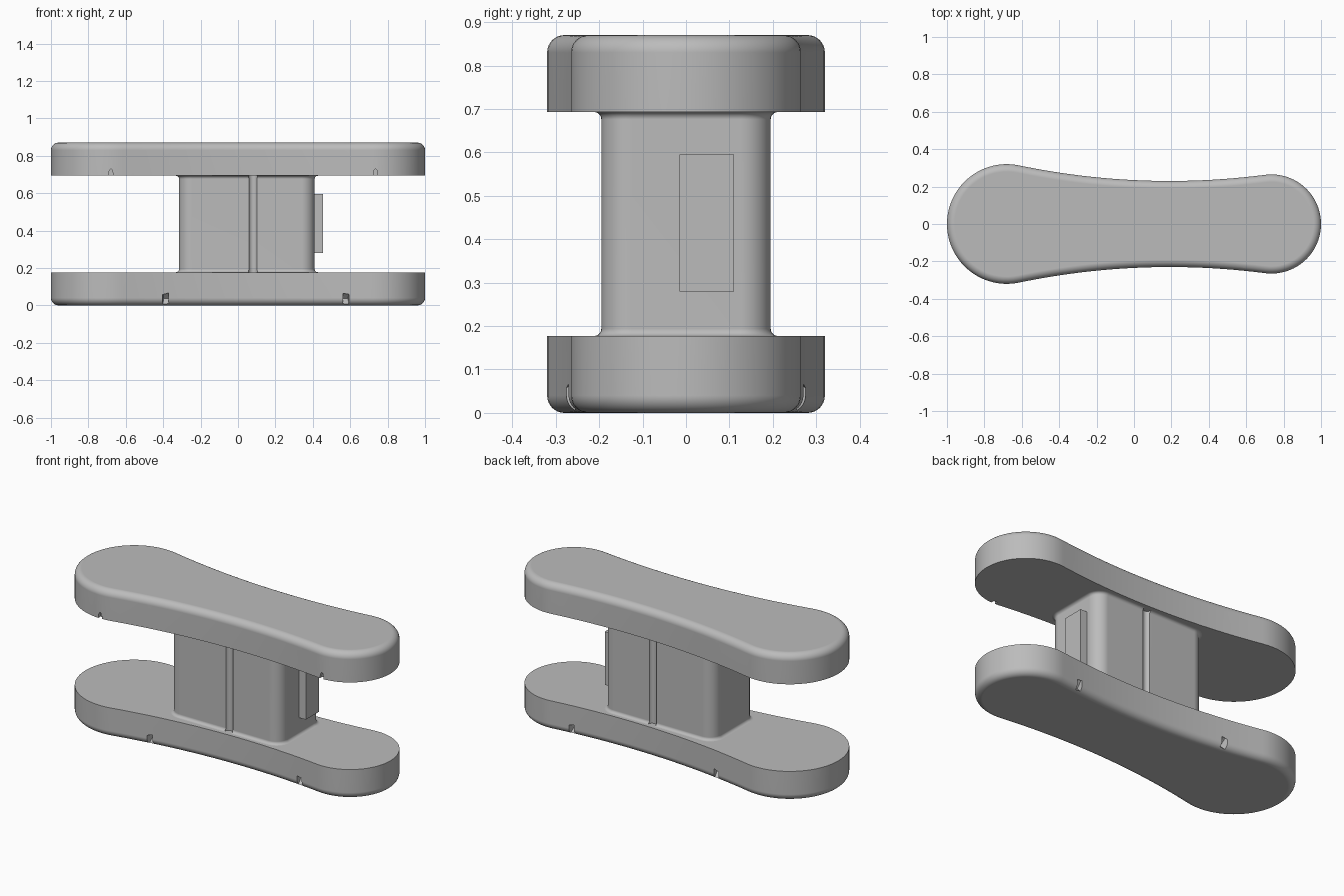
import bpy, bmesh
from math import pi, sin, cos, atan2, hypot, sqrt
from mathutils import Matrix, Vector

if "Cube" in bpy.data.objects:
    bpy.data.objects.remove(bpy.data.objects["Cube"])

HEIGHT, THICK, ROUND = 0.87, 0.177, 0.04
BIG, SMALL = (-0.68, 0.32), (0.735, 0.265)      # centre x and radius of the plate ends
WAIST_X, WAIST_Y, WAIST_R = 0.192, 4.18, 3.95   # concave arc of the plate sides

grey = bpy.data.materials.new("plain grey")
grey.use_nodes = True
grey.diffuse_color = (0.5, 0.5, 0.5, 1)
grey.node_tree.nodes["Principled BSDF"].inputs["Base Color"].default_value = (0.5, 0.5, 0.5, 1)


def make_object(name, bm):
    bmesh.ops.recalc_face_normals(bm, faces=bm.faces)
    mesh = bpy.data.meshes.new(name)
    bm.to_mesh(mesh)
    bm.free()
    mesh.materials.append(grey)
    obj = bpy.data.objects.new(name, mesh)
    bpy.context.collection.objects.link(obj)
    return obj


def loft(rings):
    """Closed solid through (outline, z) rings of equal length."""
    bm = bmesh.new()
    loops = [[bm.verts.new((x, y, z)) for x, y in pts] for pts, z in rings]
    for a, b in zip(loops, loops[1:]):
        for i in range(len(a)):
            j = (i + 1) % len(a)
            bm.faces.new((a[i], a[j], b[j], b[i]))
    bm.faces.new(loops[0])
    bm.faces.new(loops[-1])
    return bm


def arc(cx, cy, r, start, end, steps):
    turns = [start + (end - start) * i / steps for i in range(steps + 1)]
    return [(cx + r * cos(t), cy + r * sin(t)) for t in turns]


def plate_outline(inset):
    """Two round ends joined by tangent concave sides, offset inwards."""
    a_small = atan2(WAIST_Y, WAIST_X - SMALL[0])
    a_big = atan2(WAIST_Y, WAIST_X - BIG[0])
    small = arc(SMALL[0], 0, SMALL[1] - inset, -a_small, a_small, 40)
    side = arc(WAIST_X, WAIST_Y, WAIST_R + inset, a_small - pi, a_big - pi, 24)[1:-1]
    big = arc(BIG[0], 0, BIG[1] - inset, a_big, 2 * pi - a_big, 40)
    return small + side + big + [(x, -y) for x, y in reversed(side)]


def box_outline(x0, x1, y, radius, grow):
    """Rounded rectangle, symmetric in y, grown outwards."""
    pts = []
    for k, (cx, cy) in enumerate([(x1, y), (x0, y), (x0, -y), (x1, -y)]):
        cx += radius if cx < 0 else -radius
        cy += radius if cy < 0 else -radius
        pts += arc(cx, cy, radius + grow, k * pi / 2, (k + 1) * pi / 2, 10)
    return pts


def add_cylinder(bm, radius, depth, matrix, segments=32):
    bmesh.ops.create_cone(bm, cap_ends=True, segments=segments, radius1=radius,
                          radius2=radius, depth=depth, matrix=matrix)


def cut(obj, bm):
    cutter = make_object(obj.name + "_cutter", bm)
    cutter.hide_render = True
    mod = obj.modifiers.new("cut", 'BOOLEAN')
    mod.object, mod.solver = cutter, 'EXACT'
    select(obj)
    bpy.ops.object.modifier_apply(modifier=mod.name)
    bpy.data.objects.remove(cutter)


def select(obj):
    bpy.ops.object.select_all(action='DESELECT')
    obj.select_set(True)
    bpy.context.view_layer.objects.active = obj


def finish(obj):
    select(obj)
    bpy.ops.object.shade_smooth_by_angle(angle=pi / 6)
    mod = obj.modifiers.new("even shading", 'WEIGHTED_NORMAL')
    mod.keep_sharp = True


def move(x, y, z):
    return Matrix.Translation((x, y, z))


def make_plate(name, upper):
    # Slab with its outer edge rounded over
    rings = [(plate_outline(0), THICK)]
    for i in range(9):
        t = i / 8 * pi / 2
        rings.append((plate_outline(ROUND * (1 - cos(t))), ROUND * (1 - sin(t))))
    bm = loft(rings)
    cutters = bmesh.new()

    # Clip notches following the rounded edge
    for x in (-0.385, 0.575):
        y = WAIST_Y - sqrt(WAIST_R ** 2 - (x - WAIST_X) ** 2)
        for side in (1, -1):
            yaw = atan2(x - WAIST_X, WAIST_Y - y) * -side
            tilt = Matrix.Rotation(yaw, 4, 'Z') @ Matrix.Rotation(side * pi / 4, 4, 'X')
            inward = Vector((0, side * 0.003, 0))
            place = move(x, side * (y - ROUND / 2), ROUND / 2) @ tilt
            shape = move(0, side * 0.022, 0) @ Matrix.Diagonal((0.032, 0.05, 0.062, 1))
            bmesh.ops.create_cube(cutters, size=1, matrix=place @ Matrix.Translation(-inward) @ shape)

    if upper:
        # Shallow round recesses under both ends
        for (x, _), radius, depth in ((BIG, 0.238, 0.012), (SMALL, 0.19, 0.04)):
            add_cylinder(cutters, radius, depth * 2, move(x, 0, THICK), 64)
        # Small arched notches on the front lower edge
        for x, r in (BIG, SMALL):
            shape = Matrix.Diagonal((1, 1, 3, 1)) @ Matrix.Rotation(pi / 2, 4, 'X')
            add_cylinder(cutters, 0.012, 0.04, move(x, -r, THICK) @ shape)
        flip = move(0, 0, HEIGHT) @ Matrix.Diagonal((1, 1, -1, 1))
        for b in (bm, cutters):
            b.transform(flip)

    obj = make_object(name, bm)
    cut(obj, cutters)
    finish(obj)


make_plate("lower_plate", False)
make_plate("upper_plate", True)

# Central post flaring into both plates
FLARE = 0.017
half = []
for i in range(6):
    t = i / 5 * pi / 2
    half.append((FLARE * (1 - sin(t)), THICK + FLARE * (1 - cos(t))))
levels = half + [(g, HEIGHT - z) for g, z in reversed(half)]
post = make_object("post", loft([(box_outline(-0.315, 0.41, 0.195, 0.07, g), z) for g, z in levels]))

# Narrow upright grooves on the front and back of the post
grooves = bmesh.new()
for side in (1, -1):
    add_cylinder(grooves, 0.024, HEIGHT, move(0.08, side * 0.204, HEIGHT / 2))
cut(post, grooves)
finish(post)

# Raised block on the side of the post
bm = bmesh.new()
bmesh.ops.create_cube(bm, size=1, matrix=move(0.4275, 0.0475, 0.4375) @ Matrix.Diagonal((0.055, 0.125, 0.315, 1)))
make_object("side_block", bm)
